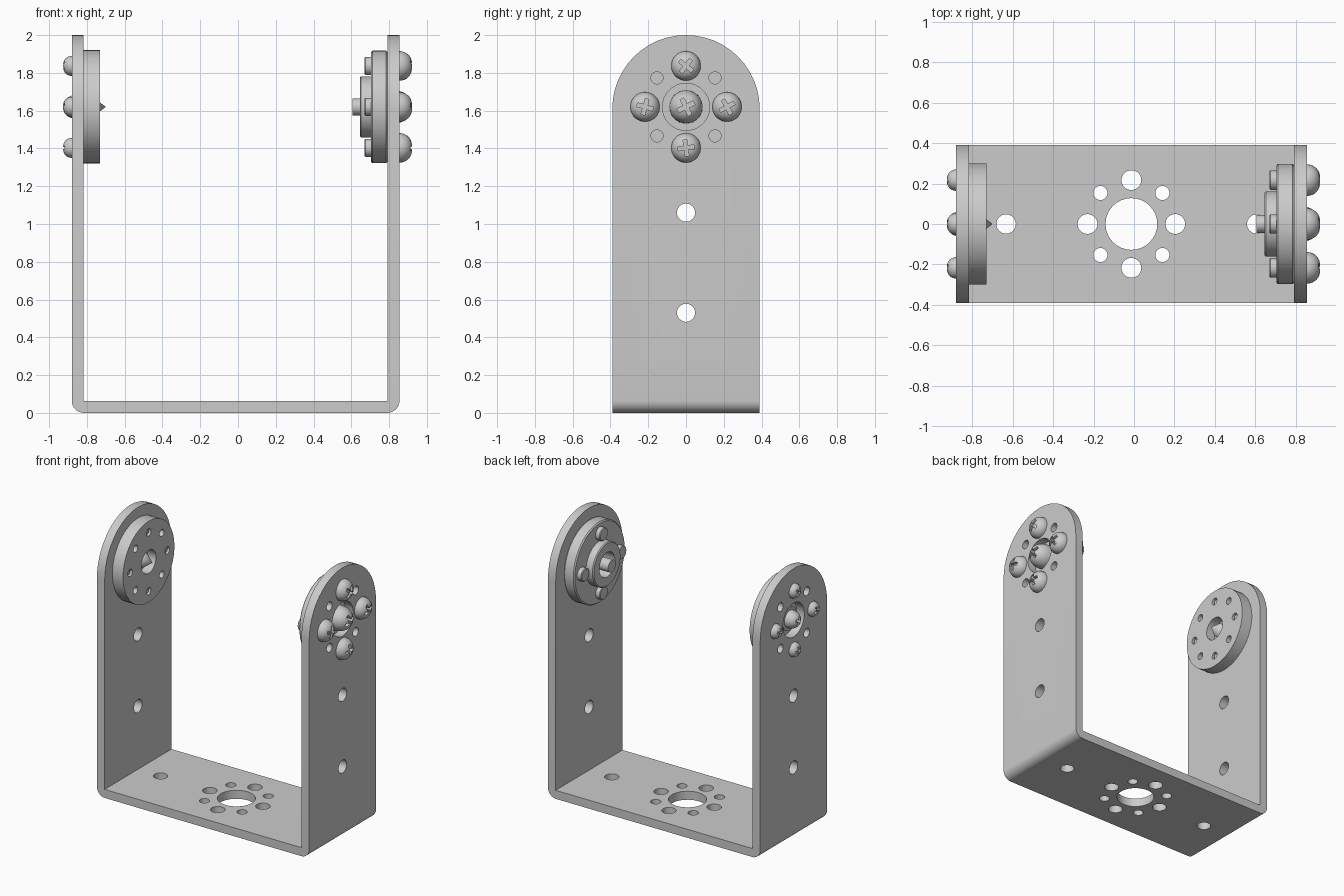
import bpy, bmesh, math
from mathutils import Matrix, Vector

if "Cube" in bpy.data.objects:
    bpy.data.objects.remove(bpy.data.objects["Cube"], do_unlink=True)

steel = bpy.data.materials.new("satin grey metal")
steel.use_nodes = True
GREY = (0.6, 0.6, 0.6, 1)
steel.diffuse_color = GREY
steel.node_tree.nodes["Principled BSDF"].inputs["Base Color"].default_value = GREY

AXIS_Z = 1.62     # height of the pivot axis
MID_X = -0.013    # middle of the bracket
RING = 0.217      # bolt circle radius
LEFT, RIGHT = 0.855, -0.88   # outer faces of the arms
WALL = 0.063


def finish(bm, name):
    bmesh.ops.remove_doubles(bm, verts=bm.verts, dist=1e-5)
    bmesh.ops.recalc_face_normals(bm, faces=bm.faces)
    mesh = bpy.data.meshes.new(name)
    bm.to_mesh(mesh)
    bm.free()
    mesh.materials.append(steel)
    ob = bpy.data.objects.new(name, mesh)
    bpy.context.collection.objects.link(ob)
    return ob


def smooth(ob):
    bpy.ops.object.select_all(action='DESELECT')
    ob.select_set(True)
    bpy.context.view_layer.objects.active = ob
    bpy.ops.object.shade_smooth_by_angle(angle=math.radians(30))


def boolean(ob, cutter, operation='DIFFERENCE'):
    cutter.hide_render = True
    mod = ob.modifiers.new("cut", 'BOOLEAN')
    mod.operation, mod.object, mod.solver = operation, cutter, 'EXACT'
    bpy.context.view_layer.objects.active = ob
    bpy.ops.object.modifier_apply(modifier=mod.name)
    bpy.data.objects.remove(cutter, do_unlink=True)


def prism(name, points, direction):
    """Extrude a closed outline along a direction."""
    bm = bmesh.new()
    face = bm.faces.new([bm.verts.new(p) for p in points])
    ext = bmesh.ops.extrude_face_region(bm, geom=[face])
    moved = [g for g in ext["geom"] if isinstance(g, bmesh.types.BMVert)]
    bmesh.ops.translate(bm, verts=moved, vec=direction)
    return finish(bm, name)


def lathe(name, profile, y=0, z=AXIS_Z, steps=40):
    """Turn an (x, radius) profile about an axis parallel to x."""
    bm = bmesh.new()
    verts = [bm.verts.new((x, y, z + r)) for x, r in profile]
    edges = [bm.edges.new(p) for p in zip(verts, verts[1:])]
    bmesh.ops.spin(bm, geom=verts + edges, cent=(0, y, z), axis=(1, 0, 0),
                   angle=2 * math.pi, steps=steps, use_merge=True)
    return finish(bm, name)


def drills(name, holes, axis, depth):
    """One cutter made of many cylinders; holes are (centre, radius)."""
    bm = bmesh.new()
    turn = Vector((0, 0, 1)).rotation_difference(Vector(axis)).to_matrix().to_4x4()
    for centre, r in holes:
        bmesh.ops.create_cone(bm, cap_ends=True, segments=32, radius1=r, radius2=r,
                              depth=depth, matrix=Matrix.Translation(centre) @ turn)
    return finish(bm, name)


def ring(count, offset=0):
    for i in range(count):
        a = math.tau * i / count + offset
        yield RING * math.cos(a), RING * math.sin(a)


# U-shaped bracket with rounded outer bends
BEND = 0.065
corner = [(BEND * (1 - math.sin(t)), BEND * (1 - math.cos(t)))
          for t in (math.pi / 2 * i / 8 for i in range(9))]
outline = [(RIGHT + WALL, WALL), (RIGHT + WALL, 2), (RIGHT, 2)]
outline += [(RIGHT + a, b) for a, b in reversed(corner)]
outline += [(LEFT - a, b) for a, b in corner]
outline += [(LEFT, 2), (LEFT - WALL, 2), (LEFT - WALL, WALL)]
bracket = prism("bracket", [(x, -0.39, z) for x, z in outline], (0, 0.78, 0))

# Rounded tops of the arms
HALF = 0.39
arch = [(-1, -HALF, -1), (-1, HALF, -1)]
arch += [(-1, HALF * math.cos(a), 2 - HALF + HALF * math.sin(a))
         for a in (math.pi * i / 24 for i in range(25))]
arch.append((-1, -HALF, 2 - HALF))
# Slightly wider than the bracket so that only the tops are trimmed
arch = [(x, y * 1.0005, z) for x, y, z in arch]
boolean(bracket, prism("arch_cutter", arch, (2, 0, 0)), 'INTERSECT')

# Holes through both arms
arm_holes = [((0, 0, AXIS_Z), 0.125), ((0, 0, 1.06), 0.048), ((0, 0, 0.53), 0.048)]
arm_holes += [((0, a, AXIS_Z + b), 0.032) for a, b in ring(4, math.pi / 4)]
boolean(bracket, drills("arm_drills", arm_holes, (1, 0, 0), 3))

# Holes through the base
base_holes = [((MID_X, 0, 0), 0.128), ((MID_X - 0.62, 0, 0), 0.048),
              ((MID_X + 0.62, 0, 0), 0.048)]
base_holes += [((MID_X + a, b, 0), 0.049) for a, b in ring(4)]
base_holes += [((MID_X + a, b, 0), 0.035) for a, b in ring(4, math.pi / 4)]
boolean(bracket, drills("base_drills", base_holes, (0, 0, 1), 0.4))
smooth(bracket)

# Idler disc on the right arm
inner = RIGHT + WALL
idler = lathe("idler_disc", [(inner, 0.085), (inner, 0.3), (-0.73, 0.3),
                             (-0.73, 0.085), (inner, 0.085)], steps=48)
holes = [((-0.77, a, AXIS_Z + b), 0.026) for a, b in ring(8)]
boolean(idler, drills("idler_drills", holes, (1, 0, 0), 0.4))
smooth(idler)

# Drive horn with a hollow hub on the left arm
inner = LEFT - WALL
smooth(lathe("drive_horn", [
    (inner, 0), (inner, 0.29), (inner - 0.008, 0.298), (0.713, 0.298), (0.705, 0.29),
    (0.705, 0.162), (0.652, 0.162), (0.645, 0.155), (0.645, 0.09), (0.74, 0.09),
    (0.74, 0)], steps=48))
smooth(lathe("drive_shaft", [(0.745, 0), (0.745, 0.045), (0.605, 0.045), (0.605, 0)]))


def screw(name, base, tip, radius, y, z, slot, twist):
    """Domed screw head with a cross recess; the dome rises from base to tip."""
    rise = tip - base
    sign = math.copysign(1, rise)
    profile = [(base - sign * 0.01, 0), (base - sign * 0.01, radius)]
    profile += [(base + rise * math.sin(a), radius * math.cos(a) ** 0.8)
                for a in (math.pi / 2 * i / 8 for i in range(8))]
    profile.append((tip, 0))
    head = lathe(name, profile, y, z, 32)
    # Cross outline: each arm contributes an inner corner and two tips
    w = slot * 0.24
    points = []
    for k in range(4):
        c, s = math.cos(twist + k * math.pi / 2), math.sin(twist + k * math.pi / 2)
        for u, v in ((w, -w), (slot, -w), (slot, w)):
            points.append((tip - rise * 0.5, y + u * c - v * s, z + u * s + v * c))
    boolean(head, prism(name + "_recess", points, (rise, 0, 0)))
    smooth(head)


# Ring screws on each arm, with their inner ends
for i, (a, b) in enumerate(ring(4)):
    z = AXIS_Z + b
    screw(f"left_screw_{i}", LEFT, 0.922, 0.078, a, z, 0.043, 0.5 + 0.4 * i)
    screw(f"right_screw_{i}", RIGHT, -0.926, 0.053, a, z, 0.03, 0.3 + 0.4 * i)
    smooth(lathe(f"left_screw_end_{i}", [(0.71, 0), (0.71, 0.048), (0.675, 0.048),
                                         (0.67, 0.043), (0.67, 0)], a, z, 24))
    smooth(lathe(f"right_screw_end_{i}", [(RIGHT, 0), (RIGHT, 0.025), (-0.75, 0.025),
                                          (-0.74, 0.015), (-0.74, 0)], a, z, 24))

# Centre screws sunk in the large arm holes
screw("left_centre_screw", 0.82, 0.922, 0.088, 0, AXIS_Z, 0.048, 0.45)
smooth(lathe("left_centre_neck", [(0.78, 0), (0.78, 0.05), (0.822, 0.05), (0.822, 0)]))
screw("right_centre_screw", -0.845, -0.926, 0.065, 0, AXIS_Z, 0.032, 0.45)
smooth(lathe("right_centre_point", [(-0.85, 0), (-0.85, 0.085), (-0.8, 0.085),
                                    (-0.8, 0.05), (-0.765, 0.05), (-0.7, 0)]))
